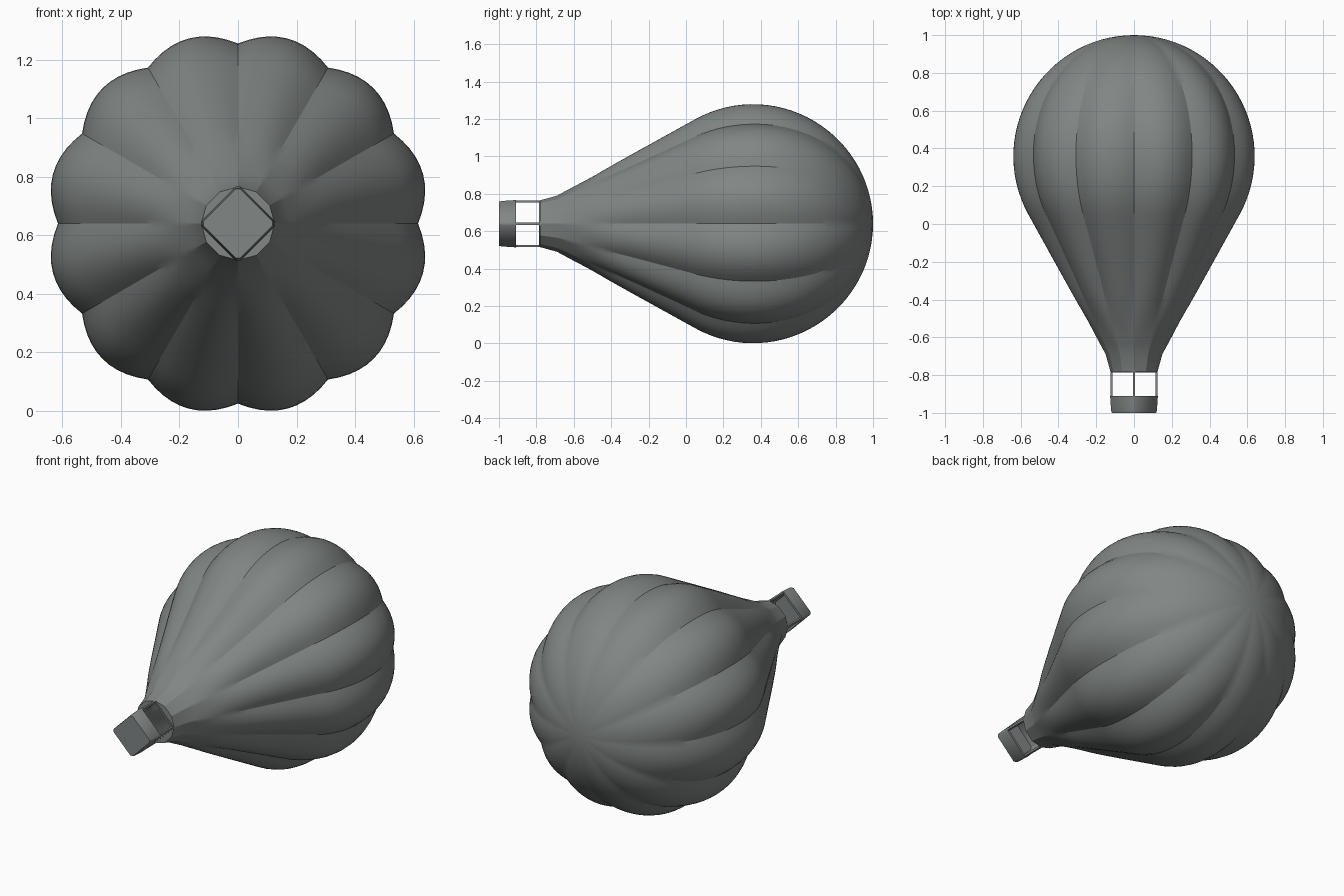
import bpy, bmesh, math
from mathutils import Vector

if "Cube" in bpy.data.objects:
    bpy.data.objects.remove(bpy.data.objects["Cube"])

CZ = 0.64        # height of the balloon axis, which runs along y
GORES, SEG = 12, 10

grey = bpy.data.materials.new("dark_grey")
grey.diffuse_color = (0.22, 0.24, 0.235, 1)
grey.use_nodes = True
grey.node_tree.nodes["Principled BSDF"].inputs["Base Color"].default_value = grey.diffuse_color


def make_object(name, bm, angle=30):
    bmesh.ops.recalc_face_normals(bm, faces=bm.faces[:])
    me = bpy.data.meshes.new(name)
    bm.to_mesh(me)
    bm.free()
    me.materials.append(grey)
    ob = bpy.data.objects.new(name, me)
    bpy.context.collection.objects.link(ob)
    bpy.ops.object.select_all(action='DESELECT')
    ob.select_set(True)
    bpy.context.view_layer.objects.active = ob
    bpy.ops.object.shade_smooth_by_angle(angle=math.radians(angle))
    return ob


def polar(r, a, y):
    return Vector((r * math.cos(a), y, CZ + r * math.sin(a)))


def smooth(t):
    t = max(0.0, min(1.0, t))
    return t * t * (3 - 2 * t)


# Outline of the envelope: round cap, straight cone, short neck
tilt = math.radians(29)
R, CY = 0.64, 0.36
profile = []
for i in range(1, 31):
    a = (math.pi / 2 + tilt) * i / 30
    profile.append((CY + R * math.cos(a), R * math.sin(a)))
y0, r0 = profile[-1]
for i in range(1, 15):
    t = i / 14
    profile.append((y0 + (-0.69 - y0) * t, r0 + (0.15 - r0) * t))
profile.append((-0.78, 0.125))

# Gored envelope: every gore bulges out from its chord
bm = bmesh.new()
rings = []
for y, r in profile:
    full = smooth((y + 0.74) / 0.5) * (0.6 + 0.4 * smooth((1.0 - y) / 0.75))
    bulge = (0.036 + 0.059 * full) * smooth((y + 0.70) / 0.3)
    crease = r * (1 - 0.04 * full)
    ring = []
    for g in range(GORES):
        a = 2 * math.pi * g / GORES
        b = 2 * math.pi * (g + 1) / GORES
        p, q = polar(crease, a, y), polar(crease, b, y)
        out = polar(1, (a + b) / 2, y) - Vector((0, y, CZ))
        for s in range(SEG):
            t = s / SEG
            ring.append(bm.verts.new(p.lerp(q, t) + out * r * bulge * 4 * t * (1 - t)))
    rings.append(ring)
n = GORES * SEG
for lo, hi in zip(rings, rings[1:]):
    for i in range(n):
        j = (i + 1) % n
        bm.faces.new((lo[i], lo[j], hi[j], hi[i]))
pole = bm.verts.new((0, 1.0, CZ))
for i in range(n):
    bm.faces.new((pole, rings[0][i], rings[0][(i + 1) % n]))
make_object("envelope", bm, 22)

# Neck plate: fills between the twelve-sided neck and the square mouth
bm = bmesh.new()
for k in range(4):
    pts = [polar(0.125, math.pi / 2 * k + math.pi / 6 * i, -0.78) for i in range(4)]
    bm.faces.new([bm.verts.new(p) for p in pts])
make_object("neck_plate", bm)


# Basket: hollow tapered square tub with chamfered corners
def square_ring(bm, r, y, cut=0.012):
    verts = []
    for k in range(4):
        c = [polar(r, math.pi / 2 * (k + d), y) for d in (-1, 0, 1)]
        for other in (c[0], c[2]):
            verts.append(bm.verts.new(c[1] + (other - c[1]).normalized() * cut))
    return verts


bm = bmesh.new()
loops = [square_ring(bm, r, y) for r, y in
         ((0.126, -1.0), (0.130, -0.985), (0.135, -0.91), (0.117, -0.91), (0.111, -0.985))]
for lo, hi in zip(loops, loops[1:]):
    for i in range(8):
        j = (i + 1) % 8
        bm.faces.new((lo[i], lo[j], hi[j], hi[i]))
bm.faces.new(loops[0])
bm.faces.new(loops[-1])
make_object("basket", bm, 50)


# Posts at the basket corners and the square frame under the neck
def bar(name, p, q, w=0.012):
    bm = bmesh.new()
    bmesh.ops.create_cube(bm, size=1)
    bmesh.ops.scale(bm, vec=(w, w, (q - p).length), verts=bm.verts)
    ob = make_object(name, bm)
    ob.rotation_mode = 'QUATERNION'
    ob.rotation_quaternion = (q - p).to_track_quat('Z', 'Y')
    ob.location = (p + q) / 2


for k in range(4):
    a = math.pi / 2 * k
    bar(f"post_{k + 1}", polar(0.119, a, -0.92), polar(0.119, a, -0.775))
    bar(f"neck_frame_{k + 1}", polar(0.119, a, -0.781),
        polar(0.119, a + math.pi / 2, -0.781), 0.01)
